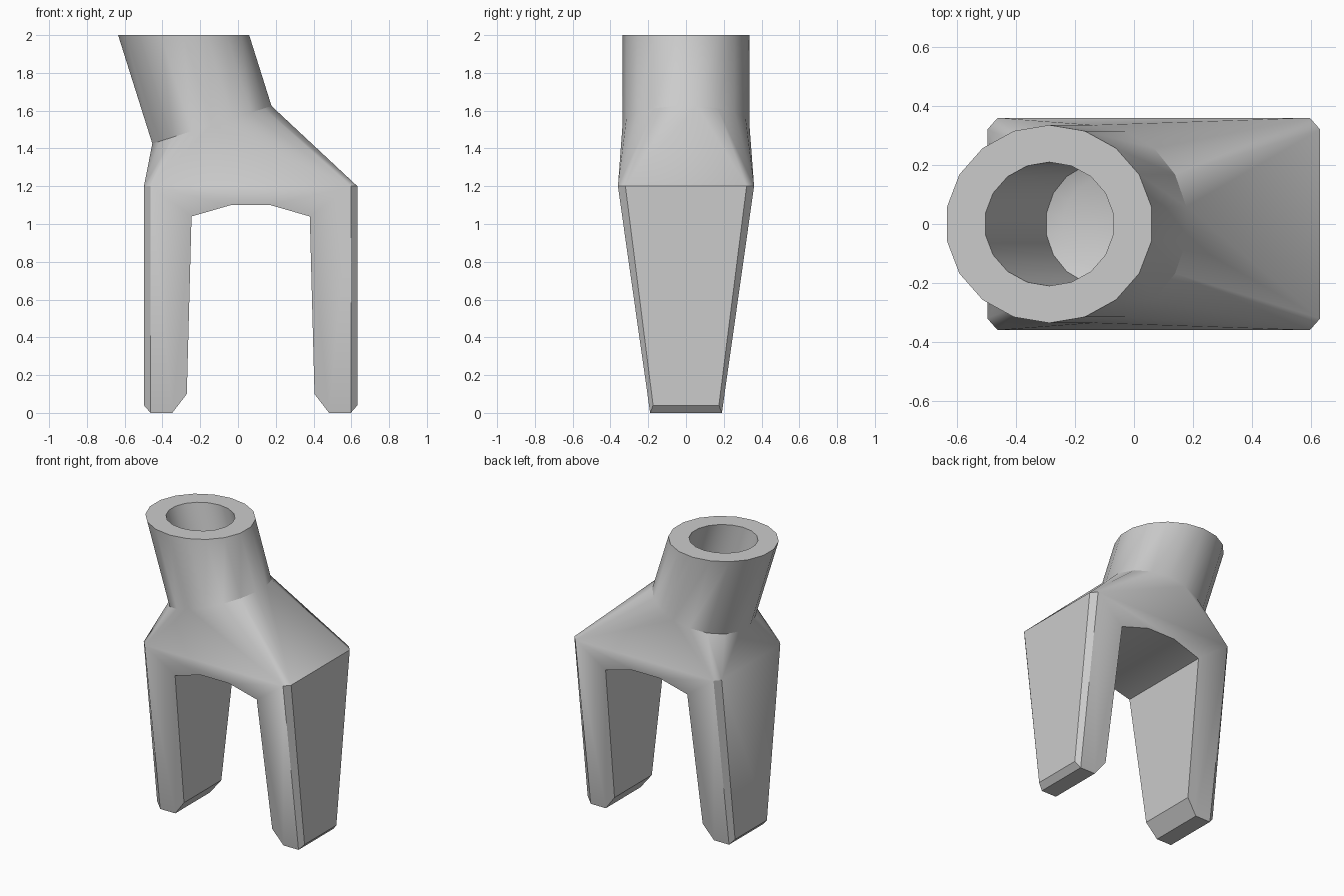
import bpy
import bmesh
from math import sin, cos, pi, radians
from mathutils import Vector

cube = bpy.data.objects.get("Cube")
if cube:
    bpy.data.objects.remove(cube, do_unlink=True)

bm = bmesh.new()

# Fork: arched profile in x/z, laid out in layers that taper towards the feet
FORK_X, TOP_Z, EDGE = 0.067, 1.2, 0.53
half = [(0.565, TOP_Z), (0.565, 0.04), (EDGE, 0), (0.415, 0),
        (0.338, 0.1), (0.313, 1.04), (0.105, 1.1)]
profile = half + [(-x, z) for x, z in reversed(half)]


def fork_layer(f):
    """One outline across the fork; the outermost ones have bevelled outer edges."""
    verts = []
    for x, z in profile:
        if abs(f) == 1 and abs(x) > EDGE:
            x = EDGE if x > 0 else -EDGE
            z = 0 if z < 0.1 else z
        y = f * (0.19 + 0.142 * z)
        verts.append(bm.verts.new((FORK_X + x, y, z)))
    return verts


layers = [fork_layer(f) for f in (-1, -0.89, 0.89, 1)]
for a, b in zip(layers, layers[1:]):
    for i in range(len(profile) - 1):
        bm.faces.new((a[i], a[i + 1], b[i + 1], b[i]))
bm.faces.new(layers[0])
bm.faces.new(layers[-1])
bmesh.ops.remove_doubles(bm, verts=bm.verts[:], dist=0.0005)
shoulder = [v for v in bm.verts if v.co.z > TOP_Z - 0.001]

# Leaning socket tube with a stepped bore
SIDES, TILT = 18, radians(17.5)
base = Vector((-0.138, 0, 1.525))
axis = Vector((-sin(TILT), 0, cos(TILT)))
across = Vector((cos(TILT), 0, sin(TILT)))


def ring(radius, along=0, level=None):
    """Ring square to the tube axis, or slid along it to a level cut."""
    verts = []
    for i in range(SIDES):
        a = 2 * pi * (i + 0.5) / SIDES
        p = base + across * radius * cos(a) + Vector((0, radius * sin(a), 0))
        s = along if level is None else (level - p.z) / axis.z
        verts.append(bm.verts.new(p + axis * s))
    return verts


collar = ring(0.336)
rings = [collar, ring(0.336, level=2), ring(0.21, level=2),
         ring(0.21, -0.126), ring(0.157, -0.15)]
for a, b in zip(rings, rings[1:]):
    for i in range(SIDES):
        j = (i + 1) % SIDES
        bm.faces.new((a[i], a[j], b[j], b[i]))
bm.faces.new(rings[-1])

# Shoulder skin between the fork and the tube, without its inner caps
hull = bmesh.ops.convex_hull(bm, input=shoulder + collar)
low, high = set(shoulder), set(collar)
caps = [f for f in hull["geom"] if isinstance(f, bmesh.types.BMFace)
        and (set(f.verts) <= low or set(f.verts) <= high)]
bmesh.ops.delete(bm, geom=caps, context="FACES")
bmesh.ops.recalc_face_normals(bm, faces=bm.faces[:])

mesh = bpy.data.meshes.new("fork_socket")
bm.to_mesh(mesh)
bm.free()
obj = bpy.data.objects.new("fork_socket", mesh)
bpy.context.collection.objects.link(obj)

# Plain grey material
grey = bpy.data.materials.new("plain_grey")
grey.use_nodes = True
grey.diffuse_color = (0.6, 0.6, 0.6, 1)
for node in grey.node_tree.nodes:
    if node.type == "BSDF_PRINCIPLED":
        node.inputs["Base Color"].default_value = (0.6, 0.6, 0.6, 1)
mesh.materials.append(grey)

bpy.ops.object.select_all(action="DESELECT")
obj.select_set(True)
bpy.context.view_layer.objects.active = obj
bpy.ops.object.shade_smooth_by_angle(angle=radians(30))
